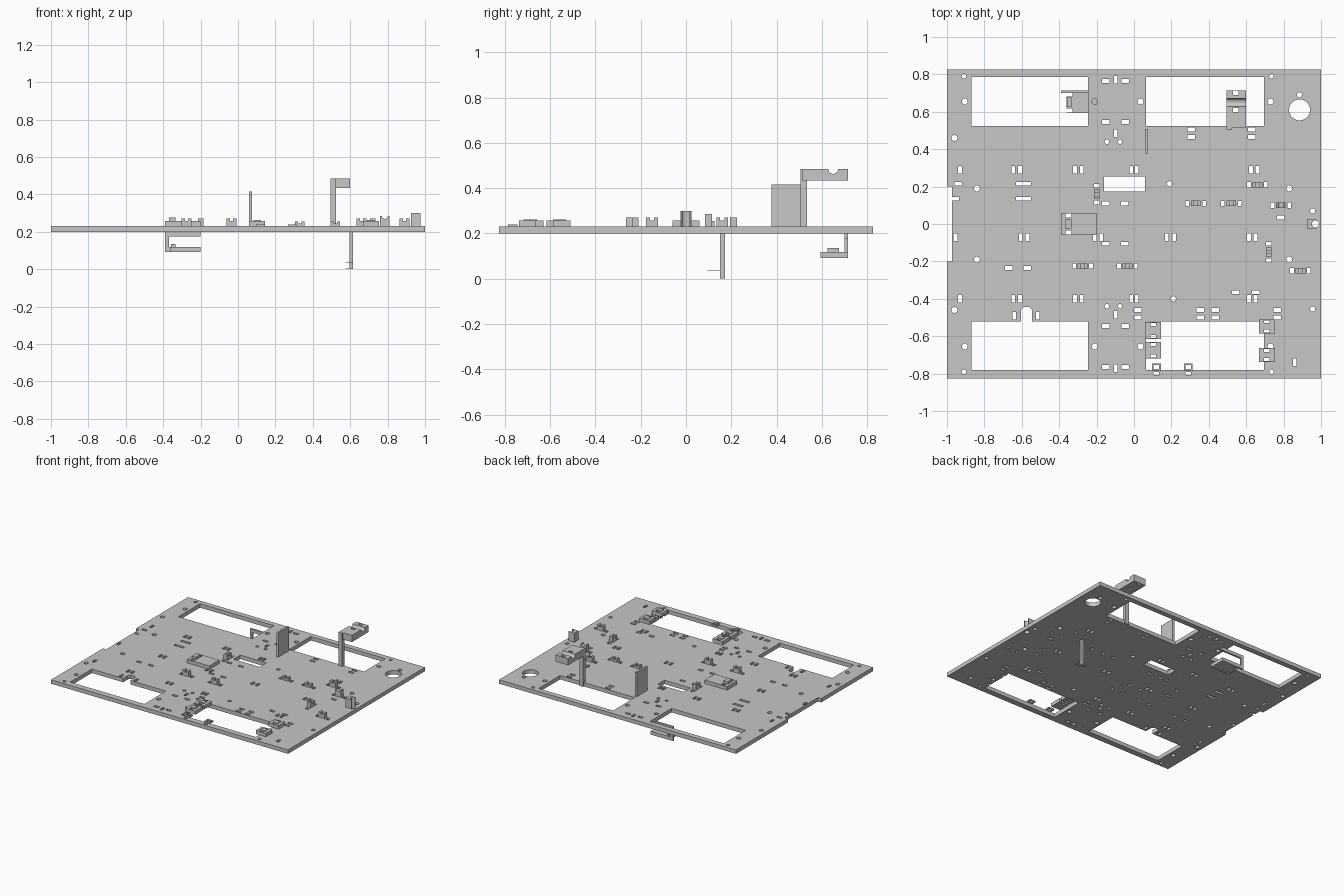
import bpy
import bmesh
from math import sin, cos, pi
from mathutils import Vector
from mathutils.geometry import delaunay_2d_cdt

cube = bpy.data.objects.get("Cube")
if cube:
    bpy.data.objects.remove(cube, do_unlink=True)

# One plain grey for the whole chassis
COLOUR = (0.57, 0.57, 0.57, 1)
grey = bpy.data.materials.new("plain_grey")
grey.use_nodes = True
grey.diffuse_color = COLOUR
grey.node_tree.nodes["Principled BSDF"].inputs["Base Color"].default_value = COLOUR

CM = 0.01            # layout tables are in hundredths
BASE, TOP = 0.20, 0.23


def rect(x0, x1, y0, y1):
    return [(x0, y0), (x1, y0), (x1, y1), (x0, y1)]


def ring(x, y, radius, sides=16):
    return [(x + radius * cos(2 * pi * i / sides), y + radius * sin(2 * pi * i / sides))
            for i in range(sides)]


def finish(name, bm):
    bmesh.ops.recalc_face_normals(bm, faces=bm.faces)
    mesh = bpy.data.meshes.new(name)
    bm.to_mesh(mesh)
    bm.free()
    mesh.materials.append(grey)
    obj = bpy.data.objects.new(name, mesh)
    bpy.context.collection.objects.link(obj)
    return obj


def prism(name, profile, low, high, axis="z"):
    """Extrude a closed 2D profile along an axis."""
    place = {
        "x": lambda u, v, w: (w, u, v),
        "y": lambda u, v, w: (u, w, v),
        "z": lambda u, v, w: (u, v, w),
    }[axis]
    bm = bmesh.new()
    near, far = [[bm.verts.new(place(u, v, w)) for u, v in profile] for w in (low, high)]
    bm.faces.new(near[::-1])
    bm.faces.new(far)
    for i in range(len(profile)):
        bm.faces.new((near[i - 1], near[i], far[i], far[i - 1]))
    return finish(name, bm)


def box(name, x0, x1, y0, y1, z0, z1):
    return prism(name, rect(x0, x1, y0, y1), z0, z1)


def inside(point, loop):
    """Even-odd test of a point against a closed outline."""
    px, py = point
    hit = False
    for i, (x1, y1) in enumerate(loop):
        x0, y0 = loop[i - 1]
        if (y0 > py) != (y1 > py) and px < x0 + (py - y0) * (x1 - x0) / (y1 - y0):
            hit = not hit
    return hit


def panel(name, outline, low, high, holes):
    """Flat sheet of some thickness with holes cut right through it."""
    coords, edges = [], []
    for loop in [outline] + holes:
        start, count = len(coords), len(loop)
        coords += [Vector(p) for p in loop]
        edges += [(start + i, start + (i + 1) % count) for i in range(count)]
    points, _, triangles, *_ = delaunay_2d_cdt(coords, edges, [], 0, 1e-5)
    kept = []
    for tri in triangles:
        centre = sum((points[i] for i in tri), Vector((0, 0))) / len(tri)
        if inside(centre, outline) and not any(inside(centre, hole) for hole in holes):
            kept.append(list(tri))
    bm = bmesh.new()
    lower, upper = [[bm.verts.new((p.x, p.y, z)) for p in points] for z in (low, high)]
    sides = {(tri[i - 1], tri[i]) for tri in kept for i in range(len(tri))}
    for tri in kept:
        bm.faces.new([upper[i] for i in tri])
        bm.faces.new([lower[i] for i in reversed(tri)])
    for a, b in sides:
        if (b, a) not in sides:
            bm.faces.new((lower[a], lower[b], upper[b], upper[a]))
    bmesh.ops.delete(bm, geom=[v for v in bm.verts if not v.link_faces], context="VERTS")
    return finish(name, bm)


def notched_profile(start, end, low, top, mid, gap, depth, rounded=False):
    """Block outline with a square or round notch in its top edge."""
    if rounded:
        notch = [(mid + gap * cos(a * pi / 10), top - gap * sin(a * pi / 10)) for a in range(11)]
    else:
        notch = [(mid + gap, top), (mid + gap, top - depth), (mid - gap, top - depth), (mid - gap, top)]
    return [(start, low), (end, low), (end, top)] + notch + [(start, top)]


openings = []


def slot(x, y, upright=False, long=0.04, short=0.02):
    """Add a small rectangular slot to the plate and return its outline."""
    w, d = (short, long) if upright else (long, short)
    openings.append(rect(x - w / 2, x + w / 2, y - d / 2, y + d / 2))
    return openings[-1]


# Large windows, central slot, side recess and cable hole
openings += [
    rect(-0.87, -0.245, 0.525, 0.785),
    rect(0.065, 0.695, 0.525, 0.785),
    rect(0.065, 0.695, -0.78, -0.52),
    rect(-0.87, -0.245, -0.78, -0.52),
    [(-0.605, -0.53), (-0.545, -0.53), (-0.545, -0.46), (-0.56, -0.445), (-0.59, -0.445), (-0.605, -0.46)],
    rect(-0.16, 0.06, 0.175, 0.255),
    rect(-1.05, -0.973, -0.2, 0.2),
    ring(0.885, 0.61, 0.056, 32),
]

# Round screw holes, mirrored front to back
for x, y in [(-91, 79), (-90.5, 65.5), (-21, 65.5), (3.5, 65.5), (73, 65.5), (73.5, 79),
             (-96, 46), (-84, 19), (83, 19), (-14.5, 44), (-7.5, 44)]:
    for side in (1, -1):
        openings.append(ring(x * CM, side * y * CM, 0.012 if y in (79, 44) else 0.016))
for x, y in [(88.5, 69), (95.5, 7), (95.5, -45.5), (19, 21.5), (21, -40)]:
    openings.append(ring(x * CM, y * CM, 0.014))

# Upright slots by row
upright_rows = {
    29: (-93, -64.5, -61, -31.5, -28, -1.5, 1.5, 62.5, 66),
    -40: (-93, -64.5, -61, -31.5, -28, -1.5, 1.5, 61.5, 65),
    -7: (-95.5, -60.5, -57, -21, -17.5, 17.5, 21.5, 61.5, 65),
    -49: (-64, -51.5), -74: (86,),
}
for y, row in upright_rows.items():
    for x in row:
        slot(x * CM, y * CM, True)
for y in (0.77, 0.485):
    for side in (1, -1):
        slot(-0.097, side * y, True)

# Flat slots by row
flat_rows = {
    21.5: (-94, -61, -57), 13.5: (-95.5, -61, -57), 3.5: (78.5,),
    11: (-15, -5), -10.5: (-15, -5), -23.5: (-67, -57),
    50.5: (30.5, 63), 46.5: (30.5, 63), -36.5: (54.5, 65),
    -46: (2, 35.5, 43.5, 76.5), -50: (2, 35.5, 43.5, 76.5),
}
for y, row in flat_rows.items():
    for x in row:
        slot(x * CM, y * CM)
for x in (-0.15, -0.047):
    for y in (0.765, 0.545):
        for side in (1, -1):
            slot(x, side * y)

# Small component clips, each between a pair of slots
clips = [(-27.5, -22.5, "x", 27), (-3.5, -22.5, "x", 27), (33, 11, "x", 25.5), (52, 11, "x", 25.5),
         (78.5, 10, "x", 28.5), (89, -25, "x", 27), (66, 21, "x", 27),
         (-20, 16, "y", 27), (72, -15, "y", 27)]
for x, y, along, top in clips:
    x, y, top = x * CM, y * CM, top * CM
    rounded = top > 0.28
    mid, across = (x, y) if along == "x" else (y, x)
    profile = notched_profile(mid - 0.026, mid + 0.026, TOP, top, mid,
                              0.016 if rounded else 0.009, 0.012, rounded)
    prism("component_clip", profile, across - 0.015, across + 0.015, "y" if along == "x" else "x")
    for step in (-0.045, 0.045):
        if along == "x":
            slot(x + step, y, True, 0.028)
        else:
            slot(x, y + step, False, 0.03)

# Switch block on the plate
holes = [slot(-0.35, y, False, 0.03) for y in (0.045, -0.045)]
panel("switch_block", rect(-0.39, -0.2, -0.06, 0.06), TOP, 0.257, holes)
box("switch_lever", -0.37, -0.335, -0.025, 0.025, 0.257, 0.275)

# Switch hanging below the rear window
holes = [slot(-0.345, y, False, 0.03) for y in (0.692, 0.607)]
panel("hanging_switch", rect(-0.36, -0.2, 0.593, 0.7), 0.092, 0.118, holes)
box("hanging_lever", -0.358, -0.335, 0.625, 0.675, 0.118, 0.135)
prism("hanging_bracket", [(-0.39, 0.092), (-0.2, 0.092), (-0.2, 0.118), (-0.37, 0.118),
                          (-0.37, 0.175), (-0.2, 0.175), (-0.2, BASE), (-0.39, BASE)], 0.7, 0.715, "y")

# Sensor blocks at the front windows
for x0, x1, y0, y1 in [(0.06, 0.145, -0.615, -0.525), (0.06, 0.145, -0.72, -0.63),
                       (0.667, 0.753, -0.585, -0.51), (0.667, 0.753, -0.738, -0.663)]:
    holes = [slot((x0 + x1) / 2, y, False, 0.03, 0.016) for y in (y0 + 0.013, y1 - 0.013)]
    panel("sensor_block", rect(x0, x1, y0, y1), TOP, 0.257, holes)
    mid = (y0 + y1) / 2
    box("sensor_core", x0 + 0.022, x1 - 0.022, mid - 0.017, mid + 0.017, 0.257, 0.262)
for x in (0.12, 0.29):
    panel("small_frame", rect(x - 0.024, x + 0.024, -0.785, -0.745), TOP, 0.24,
          [slot(x, -0.764, False, 0.03)])
    slot(x, -0.8, False, 0.03, 0.015)

# Edge sensor with a round bore
openings.append(ring(0.97, 0, 0.019))
panel("edge_sensor", rect(0.925, 0.975, -0.025, 0.025), TOP, 0.30, [openings[-1]])

# Upright fin, tall post and overhanging arm with a cable groove
box("upright_fin", 0.06, 0.075, 0.378, 0.507, TOP, 0.415)
box("tall_post", 0.495, 0.525, 0.505, 0.535, BASE, 0.485)
arm_base = rect(0.495, 0.6, 0.515, 0.715)
arm = prism("overhead_arm", notched_profile(0.515, 0.715, 0.433, 0.485, 0.65, 0.022, 0, True), 0.495, 0.6, "x")
for y in (0.7, 0.61):
    cutter = box("arm_slot_cutter", 0.53, 0.56, y - 0.01, y + 0.01, 0.4, 0.52)
    cutter.hide_render = cutter.hide_viewport = True
    mod = arm.modifiers.new("slot", "BOOLEAN")
    mod.solver = "EXACT"
    mod.object = cutter

# Lower post with thin foot tabs
box("lower_post", 0.595, 0.615, 0.15, 0.172, 0, BASE)
box("foot_tab", 0.575, 0.615, 0.095, 0.15, 0.033, 0.036)
box("post_base", 0.575, 0.615, 0.15, 0.172, 0.003, 0.007)

# Base plate with every opening
panel("base_plate", rect(-1, 1, -0.825, 0.825), BASE, TOP, openings)
